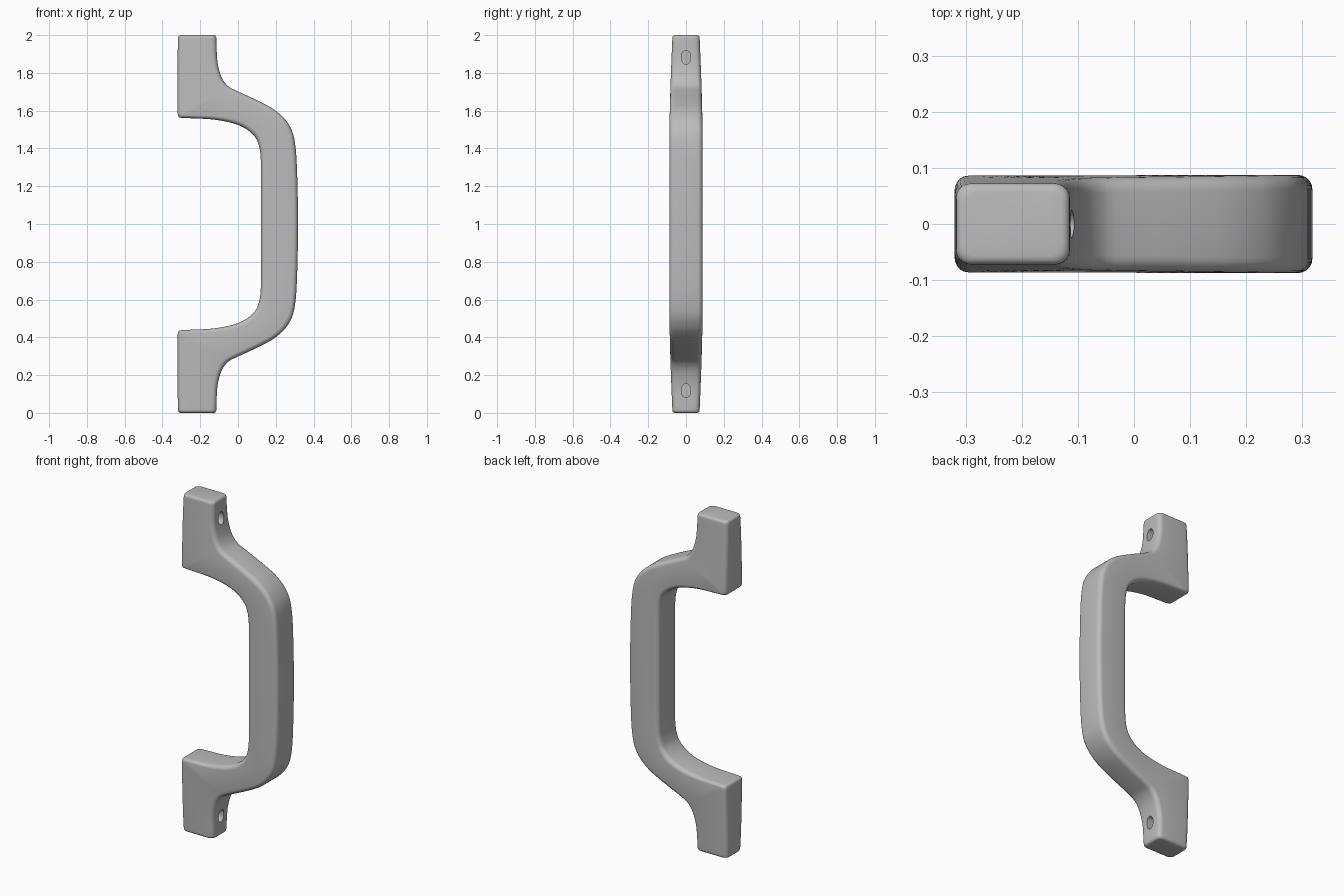
import bpy, bmesh, math
from mathutils import Vector

cube = bpy.data.objects.get("Cube")
if cube:
    bpy.data.objects.remove(cube, do_unlink=True)

# Lower half of the handle: inner x, inner z, outer x, outer z
HALF = [
    (-.317, 0, -.115, 0), (-.32, .14, -.111, .12), (-.32, .25, -.097, .195),
    (-.32, .35, -.078, .24), (-.319, .418, -.055, .268), (-.31, .436, -.04, .279),
    (-.15, .445, .01, .303), (-.015, .47, .09, .34), (.065, .513, .195, .397),
    (.105, .566, .26, .46), (.119, .635, .295, .535), (.122, .73, .31, .66),
    (.122, 1, .318, 1),
]
STEPS = 6       # rings per span
RADIUS = .026   # rounding of the long edges


def half_width(z):
    """Half thickness, narrowing towards both ends."""
    near_end = max(0, 1 - min(z, 2 - z) / .5)
    return .0875 - .016 * near_end ** 1.4


def slopes(values):
    """Tangents that never overshoot, so the foot corner stays crisp."""
    d = [b - a for a, b in zip(values, values[1:])]
    mid = [2 * a * b / (a + b) if a * b > 0 else 0 for a, b in zip(d, d[1:])]
    return [d[0]] + mid + [d[-1]]


def interpolate(values):
    m = slopes(values)
    out = []
    for i in range(len(values) - 1):
        for s in range(STEPS):
            t = s / STEPS
            h = t * t * (3 - 2 * t)
            out.append(values[i] * (1 - h) + values[i + 1] * h
                       + m[i] * t * (1 - t) ** 2 - m[i + 1] * t * t * (1 - t))
    return out + [values[-1]]


def ring(bm, station, inset):
    """One rounded rectangle between the inner and outer outline."""
    a = Vector((station[0], 0, station[1]))
    b = Vector((station[2], 0, station[3]))
    centre, axis = (a + b) / 2, (b - a).normalized()
    half = (b - a).length / 2 - inset
    verts = []
    for corner in range(4):
        su = 1 if corner in (0, 3) else -1
        sy = 1 if corner < 2 else -1
        for k in range(6):
            ang = math.pi / 2 * (corner + k / 5)
            p = centre + axis * (su * (half - RADIUS) + RADIUS * math.cos(ang))
            w = half_width(p.z) - inset - RADIUS
            p.y = sy * w + RADIUS * math.sin(ang)
            verts.append(bm.verts.new(p))
    return verts


# Handle body: rings lofted from one end to the other
full = HALF + [(a, 2 - b, c, 2 - d) for a, b, c, d in reversed(HALF[:-1])]
stations = list(zip(*(interpolate(list(v)) for v in zip(*full))))


def end_rings(top):
    rows = []
    for k in range(5):
        ang = math.pi / 2 * k / 4
        z = .014 * (1 - math.sin(ang))
        z = 2 - z if top else z
        rows.append(((-.317, z, -.115, z), .014 * (1 - math.cos(ang))))
    return rows


body = [(s, 0) for s in stations[1:-1] if .018 < s[1] < 1.982]
rows = end_rings(False)[::-1] + body + end_rings(True)

bm = bmesh.new()
rings = [ring(bm, s, inset) for s, inset in rows]
for r0, r1 in zip(rings, rings[1:]):
    for i in range(len(r0)):
        j = (i + 1) % len(r0)
        bm.faces.new((r0[i], r0[j], r1[j], r1[i]))
bm.faces.new(rings[0])
bm.faces.new(rings[-1])
bmesh.ops.recalc_face_normals(bm, faces=bm.faces)
mesh = bpy.data.meshes.new("pull_handle")
bm.to_mesh(mesh)
bm.free()
handle = bpy.data.objects.new("pull_handle", mesh)
bpy.context.collection.objects.link(handle)

# Material
grey = bpy.data.materials.new("plain grey")
grey.use_nodes = True
colour = (.5, .5, .5, 1)
grey.diffuse_color = colour
grey.node_tree.nodes["Principled BSDF"].inputs["Base Color"].default_value = colour
mesh.materials.append(grey)

# Blind oval screw holes in both feet
for z in (.118, 1.882):
    bpy.ops.mesh.primitive_cylinder_add(vertices=32, radius=1, depth=2,
                                        location=(-.11, 0, z),
                                        rotation=(0, math.pi / 2, 0))
    cutter = bpy.context.object
    cutter.name = "screw_hole_cutter"
    cutter.scale = (.037, .025, .1)
    cutter.hide_render = True
    cutter.data.materials.append(grey)
    bpy.context.view_layer.update()
    cut = handle.modifiers.new("screw_hole", "BOOLEAN")
    cut.operation = "DIFFERENCE"
    cut.solver = "EXACT"
    cut.object = cutter
    bpy.ops.object.select_all(action="DESELECT")
    handle.select_set(True)
    bpy.context.view_layer.objects.active = handle
    bpy.ops.object.modifier_apply(modifier=cut.name)
    bpy.data.objects.remove(cutter, do_unlink=True)

bpy.ops.object.shade_smooth_by_angle(angle=math.radians(40))
